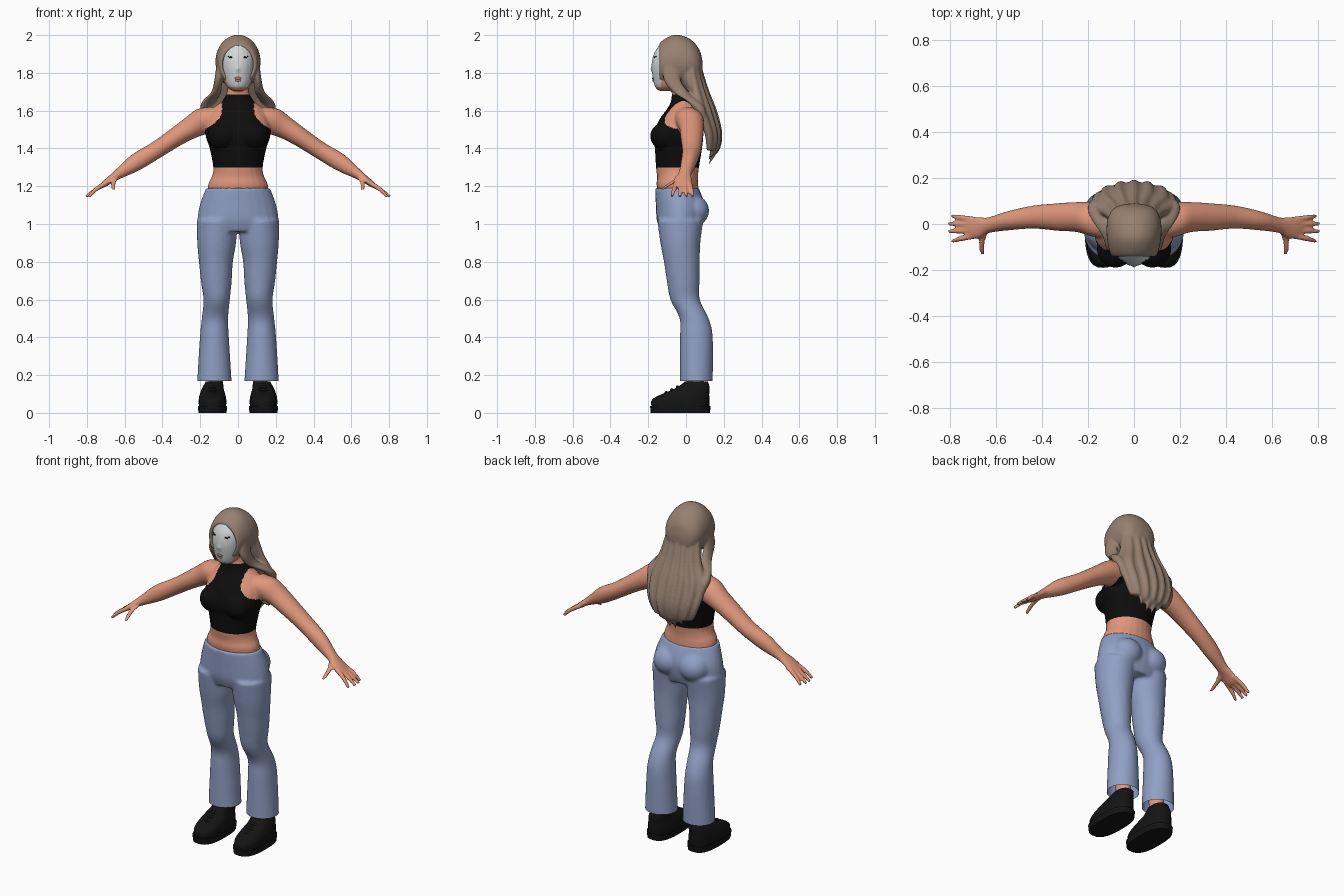
import bpy, bmesh, math
from mathutils import Vector, Matrix
from mathutils.bvhtree import BVHTree

cube = bpy.data.objects.get("Cube")
if cube:
    bpy.data.objects.remove(cube, do_unlink=True)

X, Y, Z = Vector((1, 0, 0)), Vector((0, 1, 0)), Vector((0, 0, 1))
SIDES = (-1, 1)


def material(name, r, g, b):
    m = bpy.data.materials.new(name)
    m.use_nodes = True
    m.diffuse_color = (r, g, b, 1)
    bsdf = m.node_tree.nodes["Principled BSDF"]
    bsdf.inputs["Base Color"].default_value = (r, g, b, 1)
    bsdf.inputs["Roughness"].default_value = 0.8
    return m


skin = material("skin", 0.75, 0.31, 0.2)
pale = material("pale_face", 0.64, 0.68, 0.68)
lip = material("lip_pink", 0.52, 0.22, 0.17)
black = material("black_cloth", 0.004, 0.004, 0.004)
leather = material("black_leather", 0.007, 0.007, 0.007)
denim = material("blue_denim", 0.28, 0.35, 0.56)
brown = material("light_brown_hair", 0.31, 0.22, 0.165)


def spline(rows, steps):
    """Catmull-Rom interpolation of rows of numbers."""
    out = []
    for i in range(len(rows) - 1):
        a, b, c, d = (rows[min(max(k, 0), len(rows) - 1)] for k in range(i - 1, i + 3))
        for j in range(steps):
            t = j / steps
            out.append([q + 0.5 * t * (r - p + t * (2*p - 5*q + 4*r - s + t * (3*(q - r) + s - p)))
                        for p, q, r, s in zip(a, b, c, d)])
    return out + [list(rows[-1])]


def loft(bm, rows, axis=None, side=1, steps=4, sides=24, power=1.0):
    """Closed skin over elliptical rings, each row being x, y, z, radius, radius."""
    if axis == Z:
        u, v = X, Y
    elif axis == Y:
        u, v = X, Z
    else:
        along = (Vector(rows[-1][:3]) - Vector(rows[0][:3])).normalized()
        u = Y.cross(along).normalized()
        v = along.cross(u)
    rings = []
    for x, y, z, a, b in spline(rows, steps):
        ring = []
        for k in range(sides):
            t = math.tau * k / sides
            c, s = (math.copysign(abs(w) ** power, w) for w in (math.cos(t), math.sin(t)))
            p = Vector((x, y, z)) + u * (c * max(a, 0.002)) + v * (s * max(b, 0.002))
            ring.append(bm.verts.new((p.x * side, p.y, p.z)))
        rings.append(ring)
    for lo, hi in zip(rings, rings[1:]):
        for k in range(sides):
            n = (k + 1) % sides
            bm.faces.new((lo[k], lo[n], hi[n], hi[k]))
    bm.faces.new(rings[0])
    bm.faces.new(rings[-1])


def blob(bm, center, radii):
    bmesh.ops.create_uvsphere(bm, u_segments=20, v_segments=12, radius=1,
                              matrix=Matrix.Translation(center) @ Matrix.Diagonal((*radii, 1)))


def finish(bm, name, mats, voxel=0, smooth=0):
    """Make an object; optionally fuse its volumes into one smooth surface."""
    bmesh.ops.recalc_face_normals(bm, faces=bm.faces)
    mesh = bpy.data.meshes.new(name)
    bm.to_mesh(mesh)
    bm.free()
    obj = bpy.data.objects.new(name, mesh)
    bpy.context.collection.objects.link(obj)
    if voxel:
        fuse = obj.modifiers.new("fuse", "REMESH")
        fuse.mode, fuse.voxel_size = "VOXEL", voxel
        relax = obj.modifiers.new("relax", "SMOOTH")
        relax.factor, relax.iterations = 0.5, smooth
        bpy.context.view_layer.update()
        graph = bpy.context.evaluated_depsgraph_get()
        obj.data = bpy.data.meshes.new_from_object(obj.evaluated_get(graph))
        obj.modifiers.clear()
    obj.data.materials.clear()
    for m in mats:
        obj.data.materials.append(m)
    shade(obj.data)
    return obj


def shade(mesh):
    mesh.shade_smooth()
    mesh.set_sharp_from_angle(angle=math.radians(55))


def slice_at(bm, height, remove_below=False):
    bmesh.ops.bisect_plane(bm, geom=bm.verts[:] + bm.edges[:] + bm.faces[:],
                           plane_co=Z * height, plane_no=Z, clear_inner=remove_below)


# Body: torso, neck, head, arms and hands fused together
bm = bmesh.new()
loft(bm, [(0, -.03, 1.1, .16, .1), (0, -.045, 1.2, .16, .11), (0, -.045, 1.25, .139, .108),
          (0, -.045, 1.3, .131, .114), (0, -.04, 1.4, .15, .125), (0, -.04, 1.47, .172, .132),
          (0, -.025, 1.55, .165, .118), (0, -.01, 1.61, .135, .09), (0, -.015, 1.65, .085, .065),
          (0, -.02, 1.7, .058, .055), (0, -.03, 1.77, .05, .05)], Z)
loft(bm, [(0, -.11, 1.705, .03, .035), (0, -.1, 1.73, .06, .066), (0, -.085, 1.78, .082, .092),
          (0, -.075, 1.84, .092, .108), (0, -.065, 1.9, .092, .106), (0, -.06, 1.95, .07, .08)], Z)
loft(bm, [(0, -.16, 1.86, .008, .012), (0, -.172, 1.82, .011, .017), (0, -.165, 1.8, .012, .012)], Z)
for s in SIDES:
    blob(bm, (.08 * s, -.108, 1.465), (.082, .082, .075))
    loft(bm, [(.1, .01, 1.56, .07, .08), (.18, .02, 1.545, .073, .075), (.25, .03, 1.51, .06, .065),
              (.33, .03, 1.46, .051, .06), (.435, .03, 1.39, .046, .05), (.54, .015, 1.327, .046, .042),
              (.63, -.005, 1.267, .028, .034), (.67, -.015, 1.24, .02, .046),
              (.71, -.018, 1.21, .016, .048), (.73, -.018, 1.198, .01, .04)], None, s)
    # Four fingers fanned out, then the thumb
    for base, tip, reach in ((.02, .035, .79), (-.004, .002, .805), (-.028, -.032, .805), (-.052, -.075, .79)):
        loft(bm, [(.69, base, 1.222, .013, .012), (.75, (base + tip) / 2, 1.185, .012, .012),
                  (reach, tip, 1.145, .008, .008)], None, s, sides=12)
    loft(bm, [(.645, -.02, 1.25, .02, .018), (.66, -.07, 1.22, .015, .016),
              (.66, -.11, 1.195, .012, .012), (.657, -.13, 1.18, .008, .008)], Z, s, sides=12)
body = finish(bm, "body_with_halter_top", [skin, pale, black], .0065, 4)

bm = bmesh.new()
bm.from_mesh(body.data)
HEM, COLLAR = 1.3, 1.685
for h in (HEM, COLLAR):
    slice_at(bm, h)


def is_top(p):
    armhole = .085 + .09 * (max(0, 1.6 - max(p.z, 1.5)) / .1) ** 2
    return HEM < p.z < COLLAR and abs(p.x) < armhole


for f in bm.faces:
    c = f.calc_center_median()
    if is_top(c):
        f.material_index = 2
    elif c.y < -.13 and c.z > 1.725:
        f.material_index = 1
bm.to_mesh(body.data)
shade(body.data)
tree = BVHTree.FromBMesh(bm)
bm.free()


def face_point(x, z):
    return tree.ray_cast(Vector((x, -1, z)), Y)[0]


# Eyes and lips as thin plates on the face
bm = bmesh.new()
for s in SIDES:
    blob(bm, face_point(.037 * s, 1.882), (.012, .004, .004))
    blob(bm, face_point(.05 * s, 1.886), (.005, .004, .003))
finish(bm, "eyes", [black])
bm = bmesh.new()
blob(bm, face_point(0, 1.771), (.018, .004, .007))
blob(bm, face_point(0, 1.76), (.016, .004, .007))
finish(bm, "lips", [lip])

# Trousers: hips, seat and flared legs, open at the hems
bm = bmesh.new()
loft(bm, [(0, -.048, 1.19, .17, .116), (0, -.03, 1.1, .203, .13), (0, -.03, 1.02, .215, .125),
          (0, -.03, .96, .205, .105)], Z)
for s in SIDES:
    blob(bm, (.085 * s, .035, 1.07), (.09, .088, .085))
    loft(bm, [(.11, -.03, 1.02, .107, .122), (.113, -.03, .9, .103, .106), (.117, -.022, .8, .09, .095),
              (.115, -.015, .7, .082, .087), (.113, -.005, .6, .07, .078), (.122, .043, .5, .07, .077),
              (.125, .055, .4, .077, .087), (.125, .055, .17, .091, .087),
              (.125, .055, .12, .091, .087)], Z, s)
trousers = finish(bm, "trousers", [denim], .009, 5)
bm = bmesh.new()
bm.from_mesh(trousers.data)
slice_at(bm, .168, True)
bm.to_mesh(trousers.data)
bm.free()
shade(trousers.data)

# Ankles and shoes
for s, label in zip(SIDES, ("right", "left")):
    bm = bmesh.new()
    loft(bm, [(.118, .05, .1, .038, .046), (.118, .05, .2, .04, .045), (.118, .05, .32, .045, .05)], Z, s)
    finish(bm, label + "_ankle", [skin])
    bm = bmesh.new()
    loft(bm, [(.135, -.03, 0, .074, .157), (.135, -.03, .036, .078, .16)], Z, s, 1, 32, .75)
    loft(bm, [(.135, -.03, .03, .072, .153), (.135, -.028, .07, .073, .152), (.135, -.002, .1, .067, .125),
              (.133, .035, .13, .057, .09), (.125, .055, .165, .046, .062)], Z, s, 4, 32, .8)
    # Laces across the instep
    for y, z in ((-.105, .107), (-.075, .122), (-.045, .137)):
        loft(bm, [(.095, y + .015, z - .012, .008, .009), (.133, y, z, .009, .009),
                  (.17, y + .015, z - .012, .008, .009)], None, s, 4, 8)
    finish(bm, label + "_shoe", [leather])

# Hair: cap around the face, back mass, and overlapping locks
bm = bmesh.new()
loft(bm, [(0, -.1, 1.84, .076, .085), (0, -.14, 1.845, .084, .09), (0, -.13, 1.85, .102, .117),
          (0, -.06, 1.86, .118, .142), (0, .02, 1.855, .115, .125), (0, .07, 1.84, .085, .085),
          (0, .088, 1.83, .03, .03)], Y, sides=40)
loft(bm, [(0, 0, 1.86, .1, .07), (0, .03, 1.75, .118, .06), (0, .065, 1.67, .135, .045),
          (0, .11, 1.58, .15, .04), (0, .145, 1.48, .125, .03), (0, .145, 1.4, .08, .015)], Z)
COUNT = 11
for i in range(COUNT):
    s = 2 * i / (COUNT - 1) - 1
    mid, k = 1 - s * s, .75 + .35 * (i % 2)
    end = 1.31 + .1 * s * s + .03 * (i % 2)
    loft(bm, [(.08 * s, .02 + .035 * mid, 1.88, .02, .015), (.11 * s, .05 + .035 * mid, 1.72, .024, .03 * k),
              (.155 * s, .08 + .045 * mid, 1.6, .03, .036 * k), (.145 * s, .12 + .04 * mid, 1.48, .026, .03 * k),
              (.11 * s, .125 + .03 * mid, 1.39, .018, .02 * k), (.09 * s, .12, end, .003, .003)],
         Z, 1, 5, 14)
for s in SIDES:
    loft(bm, [(.09, -.07, 1.88, .02, .04), (.104, -.075, 1.77, .02, .045), (.115, -.03, 1.7, .026, .042),
              (.15, .03, 1.655, .035, .035), (.175, .07, 1.61, .025, .03), (.17, .1, 1.53, .008, .01)],
         Z, s, 5, 16)
finish(bm, "long_hair", [brown], .0065, 2)
